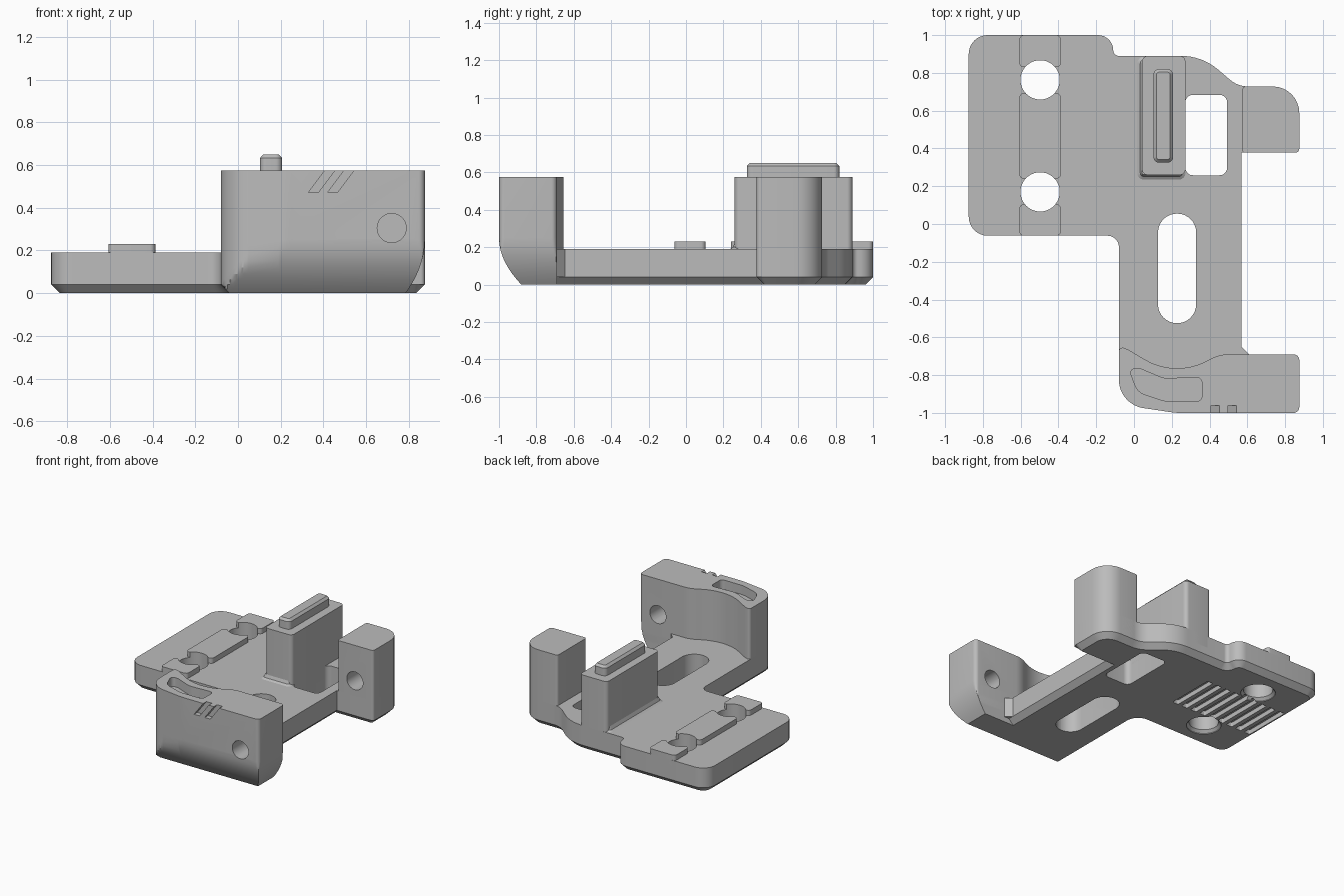
import bpy, bmesh, math
from mathutils import Vector

cube = bpy.data.objects.get("Cube")
if cube:
    bpy.data.objects.remove(cube, do_unlink=True)

grey = bpy.data.materials.new("matte grey")
grey.use_nodes = True
grey.diffuse_color = (0.5, 0.5, 0.5, 1)
grey.node_tree.nodes["Principled BSDF"].inputs["Base Color"].default_value = (0.5, 0.5, 0.5, 1)


def rounded(corners, steps=8):
    """Outline with each (x, y, radius) corner filleted."""
    out = []
    for i, (x, y, r) in enumerate(corners):
        p = Vector((x, y))
        a = (Vector(corners[i - 1][:2]) - p).normalized()
        b = (Vector(corners[(i + 1) % len(corners)][:2]) - p).normalized()
        if r == 0:
            out.append(p)
            continue
        half = a.angle(b) / 2
        centre = p + (a + b).normalized() * r / math.sin(half)
        start = p + a * r / math.tan(half) - centre
        end = p + b * r / math.tan(half) - centre
        sweep = math.pi - 2 * half
        for k in range(steps + 1):
            t = k / steps
            out.append(centre + (start * math.sin((1 - t) * sweep)
                                 + end * math.sin(t * sweep)) / math.sin(sweep))
    return out


def box(x0, x1, y0, y1, r):
    return rounded([(x0, y0, r), (x1, y0, r), (x1, y1, r), (x0, y1, r)])


def circle(x, y, r, n=40):
    return [Vector((x + r * math.cos(k * math.tau / n), y + r * math.sin(k * math.tau / n)))
            for k in range(n)]


def inset(pts, d):
    """Mitred inward offset of a counter-clockwise outline."""
    out = []
    for i, p in enumerate(pts):
        a = (p - pts[i - 1]).normalized()
        b = (pts[(i + 1) % len(pts)] - p).normalized()
        na, nb = Vector((-a.y, a.x)), Vector((-b.y, b.x))
        out.append(p + (na + nb) * d / (1 + na.dot(nb)))
    return out


def loft(name, levels, axis="Z"):
    """Skin a stack of (height, outline) levels along an axis."""
    place = {"Z": lambda p, h: (p.x, p.y, h),
             "Y": lambda p, h: (p.x, h, p.y)}[axis]
    bm = bmesh.new()
    loops = [[bm.verts.new(place(p, h)) for p in pts] for h, pts in levels]
    n = len(loops[0])
    bm.faces.new(loops[0][::-1])
    bm.faces.new(loops[-1])
    for low, high in zip(loops, loops[1:]):
        for i in range(n):
            j = (i + 1) % n
            bm.faces.new((low[i], low[j], high[j], high[i]))
    bmesh.ops.remove_doubles(bm, verts=bm.verts[:], dist=0.00002)
    bmesh.ops.recalc_face_normals(bm, faces=bm.faces[:])
    mesh = bpy.data.meshes.new(name)
    bm.to_mesh(mesh)
    bm.free()
    mesh.materials.append(grey)
    ob = bpy.data.objects.new(name, mesh)
    bpy.context.collection.objects.link(ob)
    return ob


def prism(name, pts, rings, axis="Z"):
    """Extrude one outline through (height, inset) rings."""
    return loft(name, [(h, inset(pts, d) if d else pts) for h, d in rings], axis)


def carve(target, cutter, keep=False):
    bpy.context.view_layer.objects.active = target
    mod = target.modifiers.new("carve", "BOOLEAN")
    mod.operation, mod.solver, mod.object = "DIFFERENCE", "EXACT", cutter
    bpy.ops.object.modifier_apply(modifier=mod.name)
    if not keep:
        bpy.data.objects.remove(cutter, do_unlink=True)


TOP, FLOOR, CH = 0.575, 0.19, 0.04

# Base plate with chamfered underside
base = prism("base_plate", rounded([
    (-0.875, -0.062, 0.1), (-0.08, -0.062, 0.06), (-0.08, -0.82, 0), (0.568, -0.82, 0),
    (0.568, 0.378, 0), (0.875, 0.378, 0.05), (0.875, 0.728, 0.14), (0.55, 0.728, 0.15),
    (0.36, 0.89, 0.3), (-0.11, 0.89, 0.03), (-0.11, 1, 0.08), (-0.875, 1, 0.1)]),
    [(0, CH), (CH, 0), (FLOOR, 0)])
carve(base, prism("window_cutter", box(0.272, 0.493, 0.258, 0.684, 0.04), [(-0.1, 0), (0.4, 0)]))
carve(base, prism("slot_cutter", box(0.127, 0.329, -0.525, 0.055, 0.1), [(-0.1, 0), (0.4, 0)]))

# Gripping grooves under the plate
for k in range(9):
    x = -0.8 + k * 0.082
    carve(base, prism("groove_cutter", box(x - 0.025, x + 0.025, 0.28, 0.66, 0.01),
                      [(-0.1, 0), (0.035, 0)]))

# Raised pads, crossed by the two bolt holes
pads = [prism("raised_pad", box(-0.607, -0.387, y0, y1, 0.025), [(0.15, 0), (0.23, 0)])
        for y0, y1 in ((-0.062, 0.105), (0.24, 0.693), (0.83, 1.0))]
for y in (0.17, 0.763):
    hole = prism("bolt_hole_cutter", circle(-0.497, y, 0.122),
                 [(-0.1, 0), (0.005, 0), (0.025, 0.018), (0.4, 0.018)])
    for part in pads:
        carve(part, hole, keep=True)
    carve(base, hole)

# Centre block with flared foot and chamfered rib
prism("centre_block", box(0.043, 0.272, 0.26, 0.89, 0.03), [(0.1, 0), (TOP, 0)])
prism("block_foot", box(0.017, 0.272, 0.235, 0.885, 0.035),
      [(0.15, 0), (FLOOR, 0), (0.2, 0.016), (0.225, 0.026)])
prism("top_rib", box(0.103, 0.207, 0.325, 0.82, 0.03),
      [(0.55, 0), (0.633, 0), (0.65, 0.016)])

# Rear post
post = prism("rear_post", rounded([
    (0.573, 0.378, 0.015), (0.875, 0.378, 0.02), (0.875, 0.728, 0.14), (0.573, 0.728, 0.02)]),
    [(CH, 0), (TOP, 0)])

# Front wall, curved in plan, its front and left-hand end sweeping in underneath
plan = rounded([
    (-0.08, -0.91, 0.15), (0.02, -0.97, 0.15), (0.22, -1, 0.4), (0.875, -1, 0.03),
    (0.875, -0.69, 0.03), (0.45, -0.69, 0.2), (0.22, -0.815, 0.336),
    (-0.03, -0.665, 0.03), (-0.08, -0.645, 0.02)])


def swept(z):
    t = max(0, 1 - z / 0.25) ** 2
    left, right, front = -0.08 + max(0, CH - z), 0.875 - 0.09 * t, -1 + 0.12 * t
    return [Vector((min(max(p.x, left), right), max(p.y, front))) for p in plan]


wall = loft("front_wall", [(z, swept(z)) for z in
                           (0, 0.02, CH, 0.065, 0.09, 0.12, 0.15, 0.18, 0.215, 0.25, TOP)])

# Curved pocket in the wall top
carve(wall, prism("pocket_cutter", rounded([
    (-0.03, -0.76, 0.025), (0.035, -0.767, 0.02), (0.16, -0.82, 0.12), (0.36, -0.81, 0.03),
    (0.36, -0.94, 0.03), (0.17, -0.94, 0.2), (0.02, -0.89, 0.08)]),
    [(TOP - 0.07, 0), (0.7, 0)]))

# Slanted notches on the front face
for x in (0.33, 0.42):
    carve(wall, prism("notch_cutter", rounded([
        (x, 0.472, 0), (x + 0.046, 0.472, 0), (x + 0.142, 0.6, 0), (x + 0.096, 0.6, 0)]),
        [(-1.1, 0), (-0.962, 0)], "Y"))

# Pin bore through the wall and into the post
bore = prism("bore_cutter", circle(0.72, 0.305, 0.068), [(-1.1, 0), (0.58, 0)], "Y")
carve(wall, bore, keep=True)
carve(post, bore)

# Small gusset between neck and wall
prism("gusset", [Vector(p) for p in ((0.55, -0.72), (0.64, -0.72), (0.568, -0.648), (0.55, -0.648))],
      [(CH, 0), (FLOOR, 0)])

# Smooth rounds while keeping edges crisp
for ob in [o for o in bpy.context.collection.objects if o.type == "MESH"]:
    bpy.ops.object.select_all(action="DESELECT")
    ob.select_set(True)
    bpy.context.view_layer.objects.active = ob
    bpy.ops.object.shade_smooth_by_angle(angle=math.radians(25))
